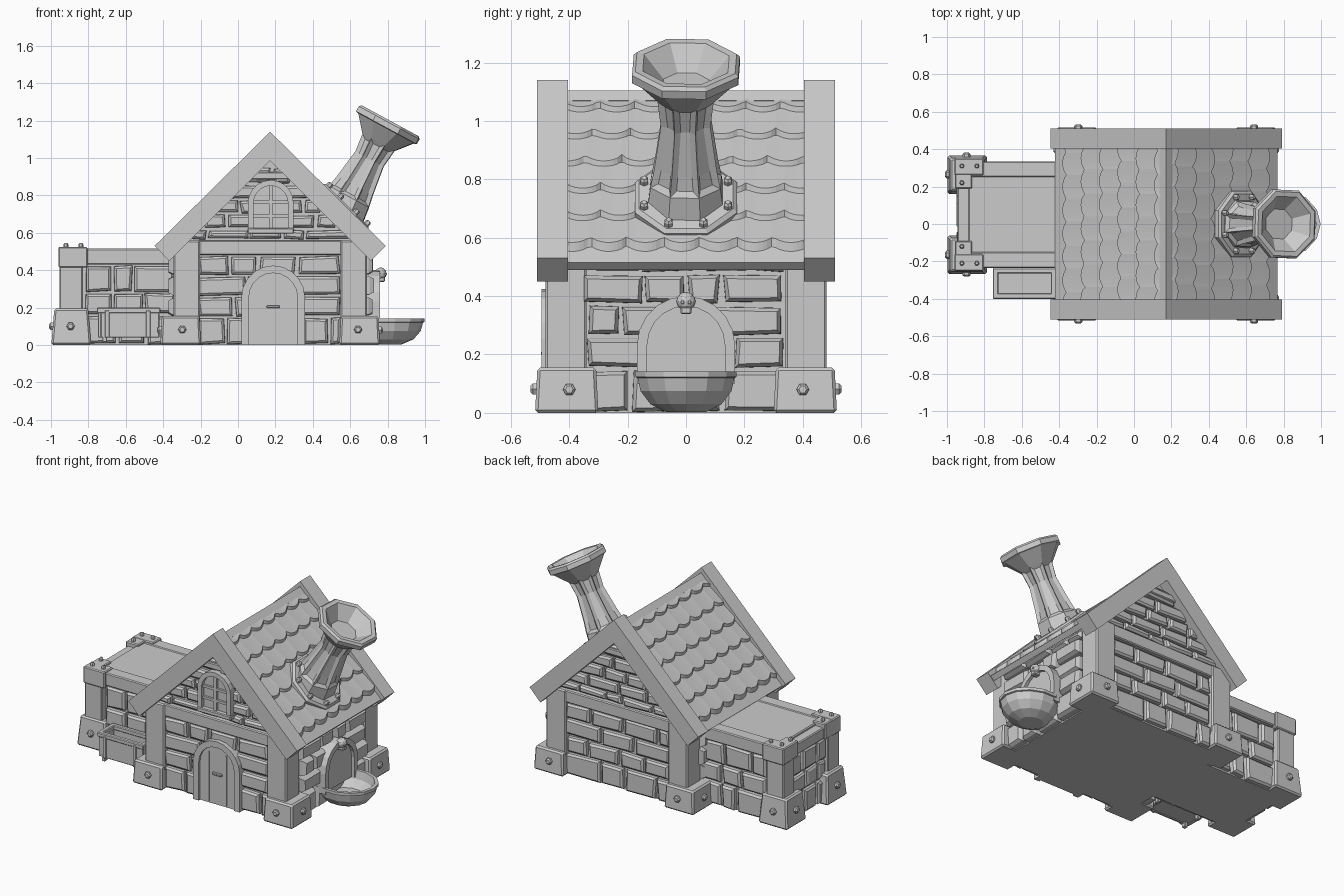
import bpy, bmesh, math, random
from mathutils import Matrix, Vector

if "Cube" in bpy.data.objects:
    bpy.data.objects.remove(bpy.data.objects["Cube"], do_unlink=True)

rng = random.Random(4)
CX = 0.172                      # middle of the main house
GREY = (0.6, 0.6, 0.6, 1)
stone = bpy.data.materials.new("stone grey")
stone.use_nodes = True
stone.diffuse_color = GREY
stone.node_tree.nodes["Principled BSDF"].inputs["Base Color"].default_value = GREY


def finish(bm, name, m=None):
    if m is not None:
        bm.transform(m)
    bmesh.ops.recalc_face_normals(bm, faces=bm.faces)
    mesh = bpy.data.meshes.new(name)
    bm.to_mesh(mesh)
    bm.free()
    mesh.materials.append(stone)
    ob = bpy.data.objects.new(name, mesh)
    bpy.context.collection.objects.link(ob)
    return ob


def facing(angle, x, y, z=0):
    """Local -y is the outward direction; angle turns it about z."""
    return Matrix.Translation((x, y, z)) @ Matrix.Rotation(math.radians(angle), 4, 'Z')


def box(name, x, y, z, bevel=0.008, taper=0, m=None):
    bm = bmesh.new()
    bmesh.ops.create_cube(bm, size=1)
    for v in bm.verts:
        k = taper if v.co.z > 0 else 0
        v.co = [(r[0] + k) if c < 0 else (r[1] - k) if i < 2 else r[1]
                for i, (c, r) in enumerate(zip(v.co, (x, y, z)))]
        if v.co.z < z[1] - 1e-6:
            v.co.z = z[0]
        else:
            v.co.z = z[1]
    if bevel:
        bmesh.ops.bevel(bm, geom=list(bm.edges), offset=bevel, segments=1, affect='EDGES')
    return finish(bm, name, m)


def prism(name, pts, y0, y1, m=None):
    bm = bmesh.new()
    a = [bm.verts.new((p[0], y0, p[1])) for p in pts]
    b = [bm.verts.new((p[0], y1, p[1])) for p in pts]
    bm.faces.new(a)
    bm.faces.new(b)
    for i in range(len(pts)):
        j = (i + 1) % len(pts)
        bm.faces.new((a[i], a[j], b[j], b[i]))
    return finish(bm, name, m)


def arch(hw, z0, top, n=10):
    arc = [(hw * math.cos(math.pi * i / n), top - hw + hw * math.sin(math.pi * i / n))
           for i in range(n + 1)]
    return [(hw, z0)] + arc + [(-hw, z0)]


def arch_frame(name, hw, z0, top, w, y0, y1, m):
    """Arched band closed along the bottom by the ground or a sill."""
    outer, inner = arch(hw, z0, top), arch(hw - w, z0, top - w)
    prism(name, outer + inner[::-1], y0, y1, m)


def lathe(profile, segs, phase=0.0):
    bm = bmesh.new()
    rings = [[bm.verts.new((r * math.cos(a), r * math.sin(a), z))
              for a in (2 * math.pi * (i + phase) / segs for i in range(segs))]
             for r, z in profile]
    columns = [[] for _ in range(segs)]
    for lo, hi in zip(rings, rings[1:]):
        for i in range(segs):
            j = (i + 1) % segs
            columns[i].append(bm.faces.new((lo[i], lo[j], hi[j], hi[i])))
    bm.faces.new(rings[0])
    bm.faces.new(rings[-1])
    bmesh.ops.recalc_face_normals(bm, faces=bm.faces)
    return bm, columns


def bolt(name, m, r=0.022):
    """Hexagonal bolt standing along local z."""
    bm, _ = lathe([(r, -0.01), (r, 0.012), (r * 0.6, 0.02)], 6)
    finish(bm, name, m)


def side_bolt(name, m, u, z):
    bolt(name, m @ Matrix.Translation((u, 0, z)) @ Matrix.Rotation(math.radians(90), 4, 'X'))


def masonry(name, m, rows, span, depth, width=0.17):
    """Rows of uneven, chamfered stones on the plane local y = 0."""
    bm = bmesh.new()
    for z0, z1 in zip(rows, rows[1:]):
        u, end = span(z0, z1)
        u -= rng.uniform(0, 0.03)
        while u < end - 0.03:
            nxt = min(u + width * rng.uniform(0.7, 1.35), end)
            if end - nxt < 0.06:
                nxt = end
            d = depth * rng.uniform(0.7, 1.0)
            loops = []
            jit = [(rng.uniform(0, 0.014), rng.uniform(0, 0.01)) for _ in range(4)]
            for y, inset in ((0, 0.002), (-d * 0.65, 0.003), (-d, 0.015)):
                corners = ((u, z0, 1, 1), (nxt, z0, -1, 1), (nxt, z1, -1, -1), (u, z1, 1, -1))
                loops.append([bm.verts.new((cu + su * (inset + j[0]), y, cz + sz * (inset + j[1])))
                              for (cu, cz, su, sz), j in zip(corners, jit)])
            for a, b in zip(loops, loops[1:]):
                for i in range(4):
                    bm.faces.new((a[i], a[i - 1], b[i - 1], b[i]))
            bm.faces.new(loops[-1])
            u = nxt
    finish(bm, name, m)


# Main house body, corner posts and footings
HOUSE = facing(0, CX, 0)
prism("house_core", [(-.485, 0), (.485, 0), (.485, .56), (0, 1.03), (-.485, .56)], -.44, .44, HOUSE)
for sx in (-1, 1):
    for sy in (-1, 1):
        def pair(s, a, b):
            return (a, b) if s > 0 else (-b, -a)
        box("corner_post", pair(sx, .375, .518), pair(sy, .34, .482), (.1, .56), m=HOUSE)
        box("post_footing", pair(sx, .37, .587), pair(sy, .3, .517), (0, .155), .01, .008, HOUSE)
        side_bolt("footing_bolt", facing(0 if sy < 0 else 180, CX, sy * .512), -sx * sy * -.47 if sy < 0 else -sx * .47, .082)
        side_bolt("footing_bolt", facing(90 * sx, CX + sx * .582, 0), sx * sy * .4, .08)

# House masonry, gable beams
LOW = [0, .15, .26, .37, .48]
GABLE = [.56, .62, .7, .78, .86, .95]
for angle, sy in ((0, -1), (180, 1)):
    face = facing(angle, CX, sy * .44)
    masonry("end_wall_stones", face, LOW, lambda a, b: (-.38, .38), .035, .2)
    masonry("gable_stones", face, GABLE, lambda a, b: (b - 1.06, 1.06 - b), .035)
    box("gable_beam", (-.48, .48), (-.035, .02), (.48, .56), .006, m=face)
    box("gable_collar", (-.1, .1), (-.035, .02), (.885, .925), .005, m=face)
for angle, sx in ((90, 1), (-90, -1)):
    masonry("side_wall_stones", facing(angle, CX + sx * .485, 0), LOW + [.53],
            lambda a, b: (-.34, .34), .07)

# Roof boards on both gables and the slab between them
BOARD = [(0, 1.14), (.618, .53), (.54, .45), (0, .985), (-.54, .45), (-.618, .53)]
prism("front_bargeboard", BOARD, -.51, -.405, HOUSE)
prism("back_bargeboard", BOARD, .405, .51, HOUSE)
prism("roof_slab", [(0, 1.08), (.595, .515), (.57, .49), (0, 1.0), (-.57, .49), (-.595, .515)],
      -.41, .41, HOUSE)


# Overlapping rows of scalloped shingles
def shingle_row(side, row):
    bm = bmesh.new()
    t0, t1 = max(0, row * .098 - .05), row * .098 + .065
    n = 56
    offset = rng.uniform(0, 1)
    strips = []
    for i in range(n + 1):
        y = -.41 + .82 * i / n
        wave = abs(math.sin(math.pi * (y / .125 + offset)))
        t = min(t1 - .024 + .024 * wave ** .6, .615)
        strip = []
        for tt, lift in ((t0, -.015), (t0, .004), (t, .026), (t, -.008)):
            strip.append(bm.verts.new((side * tt, y, 1.085 - .95 * tt + lift)))
        strips.append(strip)
    for a, b in zip(strips, strips[1:]):
        for k in range(4):
            bm.faces.new((a[k], a[k - 1], b[k - 1], b[k]))
    bm.faces.new(strips[0])
    bm.faces.new(strips[-1])
    finish(bm, "shingle_row", HOUSE)


for side in (-1, 1):
    for row in range(6):
        shingle_row(side, row)
prism("ridge_cap", [(0, 1.105), (.035, 1.07), (0, 1.04), (-.035, 1.07)], -.41, .41, HOUSE)

# Flared chimney with fluted sides on a bolted flange
FLANGE = Matrix.Translation((.562, 0, .725)) @ Matrix.Rotation(math.radians(45), 4, 'Y')
bm, _ = lathe([(.19, -.04), (.19, .018), (.175, .03)], 8, .5)
finish(bm, "chimney_flange", FLANGE)
for i in range(8):
    a = 2 * math.pi * (i + .5) / 8
    bolt("flange_bolt", FLANGE @ Matrix.Translation((.155 * math.cos(a), .155 * math.sin(a), .035)), .016)
AXIS = Matrix.Translation((.565, 0, .74)) @ Matrix.Rotation(math.radians(28.5), 4, 'Y')
bm, columns = lathe([(.145, -.05), (.13, .06), (.116, .13), (.092, .29), (.104, .39), (.18, .475),
                     (.197, .48), (.197, .51), (.185, .522), (.158, .52), (.085, .44)], 8, .45)
for col in columns:
    bmesh.ops.inset_region(bm, faces=col[1:4], thickness=.02, depth=-.014, use_even_offset=True)
finish(bm, "chimney", AXIS)

# Front door
DOOR = facing(0, .188, -.44)
prism("door_panel", arch(.14, 0, .385), -.04, .02, DOOR)
arch_frame("door_frame", .17, 0, .425, .04, -.055, .02, DOOR)
for u in (-.065, .065):
    box("door_plank", (u - .004, u + .004), (-.046, -.03), (.01, .34), 0, m=DOOR)
box("door_handle", (-.035, .035), (-.056, -.03), (.197, .212), .003, m=DOOR)

# Gable window with glazing bars
WINDOW = facing(0, .175, -.44)
prism("window_pane", arch(.1, .62, .86), -.036, .02, WINDOW)
arch_frame("window_frame", .122, .6, .882, .03, -.062, .02, WINDOW)
box("window_sill", (-.125, .125), (-.068, .02), (.595, .625), .005, m=WINDOW)
box("window_mullion", (-.01, .01), (-.05, .0), (.61, .86), 0, m=WINDOW)
for z in (.69, .765):
    box("window_bar", (-.1, .1), (-.05, .0), (z - .008, z + .008), 0, m=WINDOW)

# Wall fountain with arched back, bowl and small skull
BACK = facing(90, .70, 0)
prism("fountain_back", arch(.135, .1, .365), -.04, .03, BACK)
arch_frame("fountain_arch", .168, .1, .4, .035, -.06, .03, BACK)
bm, _ = lathe([(.07, .003), (.125, .03), (.16, .075), (.17, .12), (.178, .123), (.178, .142),
               (.158, .142), (.145, .09), (.1, .045)], 14)
finish(bm, "fountain_bowl", Matrix.Translation((.795, 0, 0)) @ Matrix.Diagonal((1.14, 1, 1, 1)))
bm = bmesh.new()
bmesh.ops.create_icosphere(bm, subdivisions=2, radius=.033)
finish(bm, "skull", Matrix.Translation((.762, 0, .382)))
box("skull_jaw", (-.018, .018), (-.085, -.04), (.338, .365), .005, m=BACK)
for u in (-.012, .012):
    box("skull_eye", (u - .006, u + .006), (-.096, -.08), (.372, .386), .003, m=BACK)

# Side wing with posts, beams and lid
WY = .05                        # middle of the wing in y
box("wing_core", (-.92, -.3), (-.195, .295), (0, .45), 0)
box("wing_lid", (-.885, -.3), (-.21, .31), (.44, .51), .006)
box("wing_left_beam", (-.945, -.87), (-.2, .3), (.42, .495), .006)
for sy in (-1, 1):
    def wy(a, b):
        return tuple(sorted((WY + sy * a, WY + sy * b)))
    box("wing_beam", (-.9, -.3), wy(.2, .285), (.43, .515), .006)
    box("wing_post", (-.955, -.83), wy(.175, .293), (.15, .45), .006)
    box("wing_bracket", (-.96, -.805), wy(.21, .302), (.415, .525), .006)
    box("wing_bracket_arm", (-.958, -.865), wy(.14, .298), (.418, .523), .006)
    box("wing_footing", (-.998, -.785), wy(.11, .318), (0, .195), .01, .016)
    for x, off in ((-.92, .26), (-.84, .26), (-.92, .17)):
        bolt("bracket_bolt", Matrix.Translation((x, WY + sy * off, .525)), .013)
    side_bolt("wing_footing_bolt", facing(0 if sy < 0 else 180, -.895, WY + sy * .311), 0, .1)
    side_bolt("wing_footing_bolt", facing(-90, -.99, WY + sy * .215), 0, .1)
WROWS = [0, .16, .28, .43]
masonry("wing_front_stones", facing(0, -.58, -.195), WROWS, lambda a, b: (-.24, .25), .04, .15)
masonry("wing_back_stones", facing(180, -.58, .295), WROWS, lambda a, b: (-.25, .24), .04, .15)
masonry("wing_left_stones", facing(-90, -.92, WY), WROWS, lambda a, b: (-.18, .18), .03, .13)

# Planter trough in front of the wing
TX = (-.755, -.415)
box("trough_floor", (-.73, -.42), (-.385, -.25), (.045, .09), 0)
for y0 in (-.4, -.265):
    box("trough_long_side", (-.735, -.42), (y0 + .006, y0 + .024), (.04, .185), .004)
    box("trough_rim", TX, (y0, y0 + .03), (.17, .2), .005)
for x0 in (-.755, -.445):
    box("trough_end", (x0 + .006, x0 + .026), (-.39, -.245), (.04, .185), .004)
    box("trough_end_rim", (x0, x0 + .03), (-.4, -.235), (.17, .2), .005)
    for y0 in (-.395, -.275):
        box("trough_leg", (x0 + .03, x0 + .055), (y0, y0 + .03), (.015, .06), .004)
for x in (-.7, -.48):
    box("trough_strap", (x - .012, x + .012), (-.402, -.385), (.04, .185), .003)
